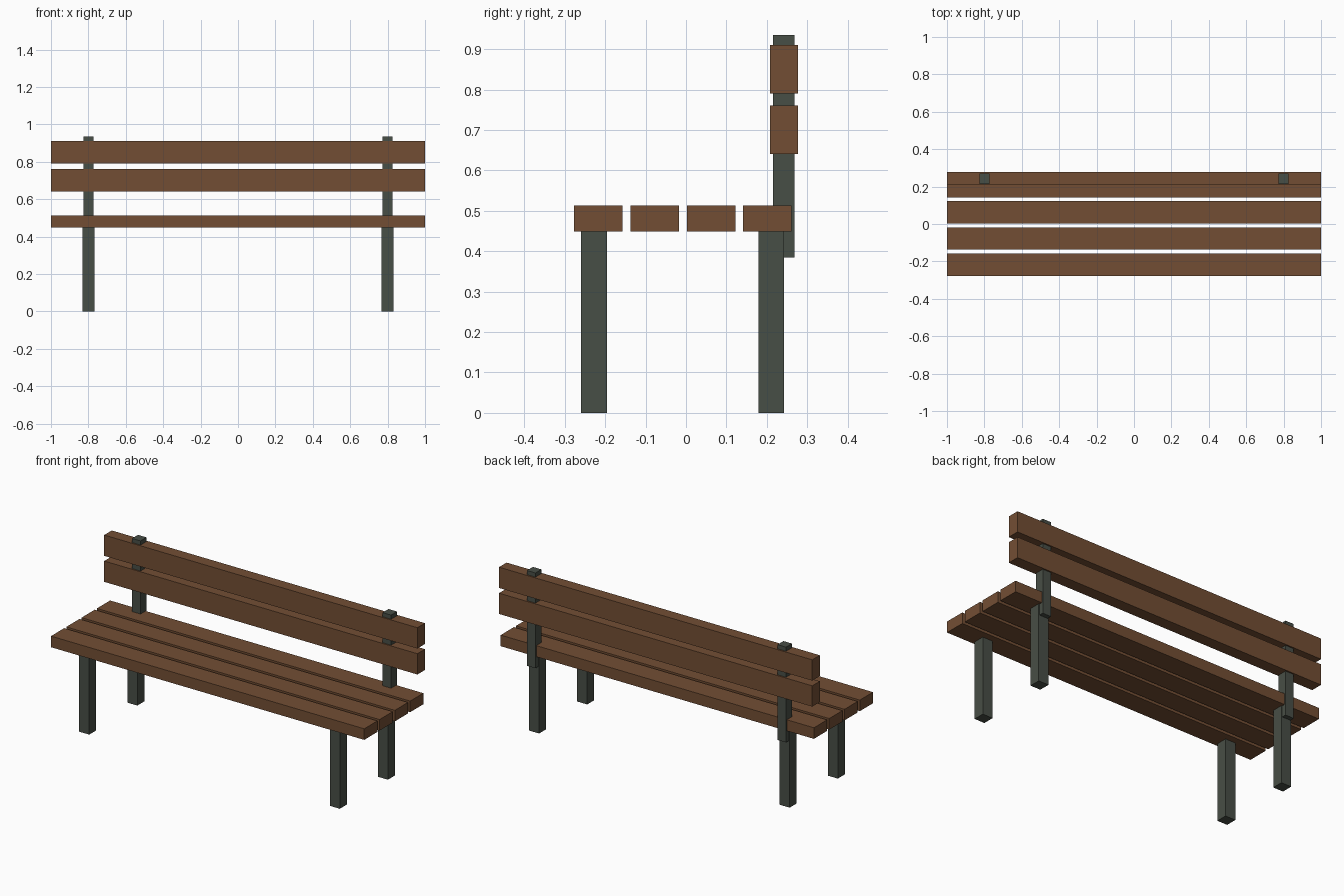
import bpy
import bmesh
from mathutils import Vector

if "Cube" in bpy.data.objects:
    bpy.data.objects.remove(bpy.data.objects["Cube"])


def material(name, rgb):
    m = bpy.data.materials.new(name)
    m.diffuse_color = (*rgb, 1)
    m.use_nodes = True
    m.node_tree.nodes["Principled BSDF"].inputs["Base Color"].default_value = m.diffuse_color
    return m


wood = material("brown wood", (0.171, 0.076, 0.034))
metal = material("dark green metal", (0.064, 0.077, 0.061))


def box(name, low, high, mat):
    """Box between two opposite corners."""
    low, high = Vector(low), Vector(high)
    bm = bmesh.new()
    bmesh.ops.create_cube(bm, size=1)
    bmesh.ops.scale(bm, vec=high - low, verts=bm.verts)
    mesh = bpy.data.meshes.new(name)
    bm.to_mesh(mesh)
    bm.free()
    mesh.materials.append(mat)
    ob = bpy.data.objects.new(name, mesh)
    ob.location = (low + high) / 2
    bpy.context.collection.objects.link(ob)
    return ob


# Seat: four evenly spaced planks
for i in range(4):
    y = -0.277 + i * 0.1395
    box(f"seat_slat_{i + 1}", (-1, y, 0.449), (1, y + 0.12, 0.513), wood)

# Backrest: two upright planks
for name, z in (("lower", 0.641), ("upper", 0.791)):
    box(f"back_slat_{name}", (-1, 0.208, z), (1, 0.277, z + 0.12), wood)

# Legs and backrest posts on both sides
for side, x in (("left", -0.8), ("right", 0.8)):
    for name, y in (("front", -0.26), ("rear", 0.179)):
        box(f"{name}_leg_{side}", (x - 0.032, y, 0), (x + 0.032, y + 0.064, 0.449), metal)
    box(f"back_post_{side}", (x - 0.027, 0.215, 0.385), (x + 0.027, 0.269, 0.935), metal)
